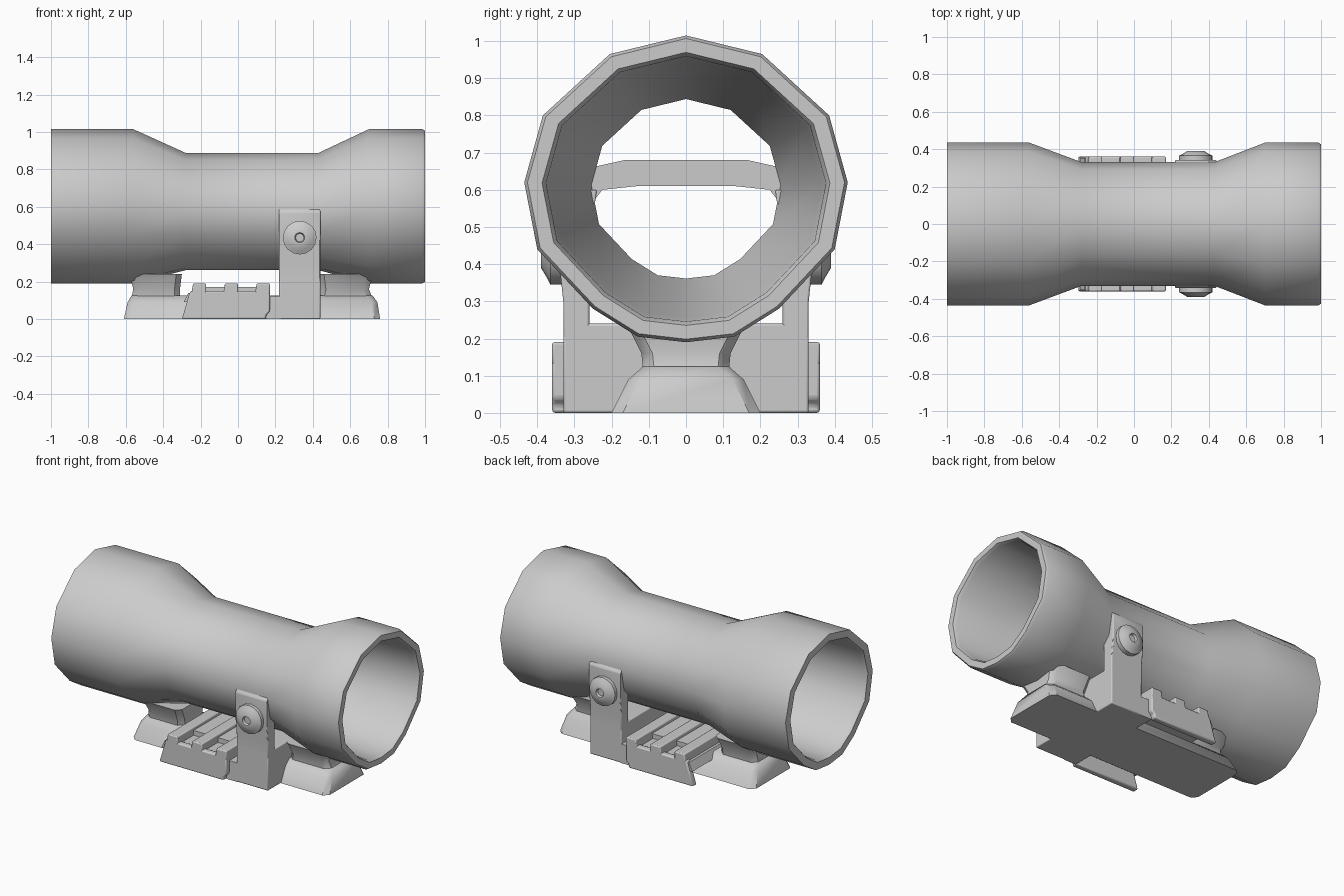
import bpy, bmesh, math

if "Cube" in bpy.data.objects:
    bpy.data.objects.remove(bpy.data.objects["Cube"])


def finish(name, bm, angle=40, bevel=0.0):
    bmesh.ops.recalc_face_normals(bm, faces=bm.faces)
    me = bpy.data.meshes.new(name)
    bm.to_mesh(me)
    bm.free()
    ob = bpy.data.objects.new(name, me)
    bpy.context.collection.objects.link(ob)
    bpy.context.view_layer.objects.active = ob
    ob.select_set(True)
    if bevel:
        b = ob.modifiers.new("edge", 'BEVEL')
        b.width, b.segments = bevel, 2
    bpy.ops.object.shade_smooth_by_angle(angle=math.radians(angle))
    ob.select_set(False)
    return ob


def loft(name, rings, loop=False, angle=40, bevel=0.0):
    bm = bmesh.new()
    vs = [[bm.verts.new(p) for p in r] for r in rings]
    n = len(vs[0])
    pairs = list(zip(vs, vs[1:])) + ([(vs[-1], vs[0])] if loop else [])
    for a, b in pairs:
        for i in range(n):
            j = (i + 1) % n
            bm.faces.new((a[i], a[j], b[j], b[i]))
    if not loop:
        bm.faces.new(vs[0])
        bm.faces.new(vs[-1])
    return finish(name, bm, angle, bevel)


def box(name, x0, x1, y0, y1, z0, z1, bevel=0.0):
    return loft(name, [[(x0, y0, z), (x1, y0, z), (x1, y1, z), (x0, y1, z)]
                       for z in (z0, z1)], bevel=bevel)


def extrude_y(name, profile, y0, y1, bevel=0.0):
    return loft(name, [[(x, y, z) for x, z in profile] for y in (y0, y1)], bevel=bevel)


# hollow scope tube: 14-sided section swept outside, then back inside
half = [(.205, .965), (.385, .80), (.435, .62), (.40, .44), (.25, .28), (.13, .205)]
section = [(0, 1.015)] + half + [(0, .19)] + [(-y, z) for y, z in reversed(half)]


def tube_ring(x, s, cz=.603):
    return [(x, y * s, cz + (z - .603) * s) for y, z in section]


loft("scope_tube", [
    tube_ring(-1, 1), tube_ring(-.56, 1), tube_ring(-.28, .76, .575),
    tube_ring(.43, .76, .575), tube_ring(.70, 1), tube_ring(.985, 1),
    tube_ring(1, .98), tube_ring(1, .89), tube_ring(.98, .865),
    tube_ring(.70, .84), tube_ring(.43, .585), tube_ring(-.28, .585),
    tube_ring(-.56, .84), tube_ring(-.98, .865), tube_ring(-1, .89)], loop=True)


# base hull and the two pedestals that carry the tube
def plan(x0, x1, w, z, c=.03):
    return [(x0 + c, -w, z), (x1 - c, -w, z), (x1, -w + c, z), (x1, w - c, z),
            (x1 - c, w, z), (x0 + c, w, z), (x0, w - c, z), (x0, -w + c, z)]


loft("base_hull", [plan(-.61, .76, .2, 0), plan(-.59, .745, .155, .09),
                   plan(-.57, .72, .115, .125)])
loft("rear_pedestal", [plan(-.57, -.31, .115, .11), plan(-.56, -.31, .12, .16),
                       plan(-.58, -.30, .16, .24)])
loft("front_pedestal", [plan(.43, .72, .115, .11), plan(.44, .70, .12, .16),
                        plan(.43, .72, .16, .24)])

# slotted rail platform: deck, cross ribs and side skirts
extrude_y("rail_deck", [(-.29, .09), (.17, .09), (.17, .14), (-.265, .14)], -.35, .35)
box("rail_core", -.22, .16, -.2, .2, .1, .17)
for i, x in enumerate((-.24, -.07, .10)):
    extrude_y(f"rail_rib_{i + 1}", [(x - .01, .13), (x + .07, .13), (x + .07, .19), (x, .19)],
              -.36, .36, .006)
for s, side in ((-1, "front"), (1, "back")):
    extrude_y(f"rail_skirt_{side}", [(-.3, 0), (.15, 0), (.15, .02), (.17, .04),
                                     (.17, .15), (-.255, .15)], s * .32, s * .36, .008)
box("rail_end_wall", .15, .23, -.33, .33, 0, .12)

# bracket: cross block, uprights with the top wrapped in through the tube
box("bracket_block", .22, .44, -.33, .33, 0, .24, .006)
for s, side in ((-1, "front"), (1, "back")):
    outline = [(.33, .2), (.33, .30), (.343, .42), (.343, .57), (.32, .60),
               (.24, .60), (.26, .45), (.26, .2)]
    loft(f"bracket_arm_{side}", [[(x, s * y, z) for y, z in outline] for x in (.22, .44)],
         bevel=.005)
bar = [(-.30, .55), (-.26, .555), (-.225, .60), (-.13, .61), (.13, .61), (.225, .60),
       (.26, .555), (.30, .55), (.30, .65), (.255, .66), (.165, .68), (-.165, .68),
       (-.255, .66), (-.30, .65)]
loft("bracket_crossbar", [[(x, y, z) for y, z in bar] for x in (.23, .43)])


# clamp bolts with a sunken centre
def disc(r, y):
    return [(.33 + r * math.cos(k * math.pi / 8), y, .435 + r * math.sin(k * math.pi / 8))
            for k in range(16)]


for s, side in ((-1, "front"), (1, "back")):
    loft(f"clamp_bolt_{side}", [disc(r, s * y) for r, y in (
        (.09, .30), (.09, .365), (.07, .375), (.045, .39), (.027, .39), (.022, .375))])
